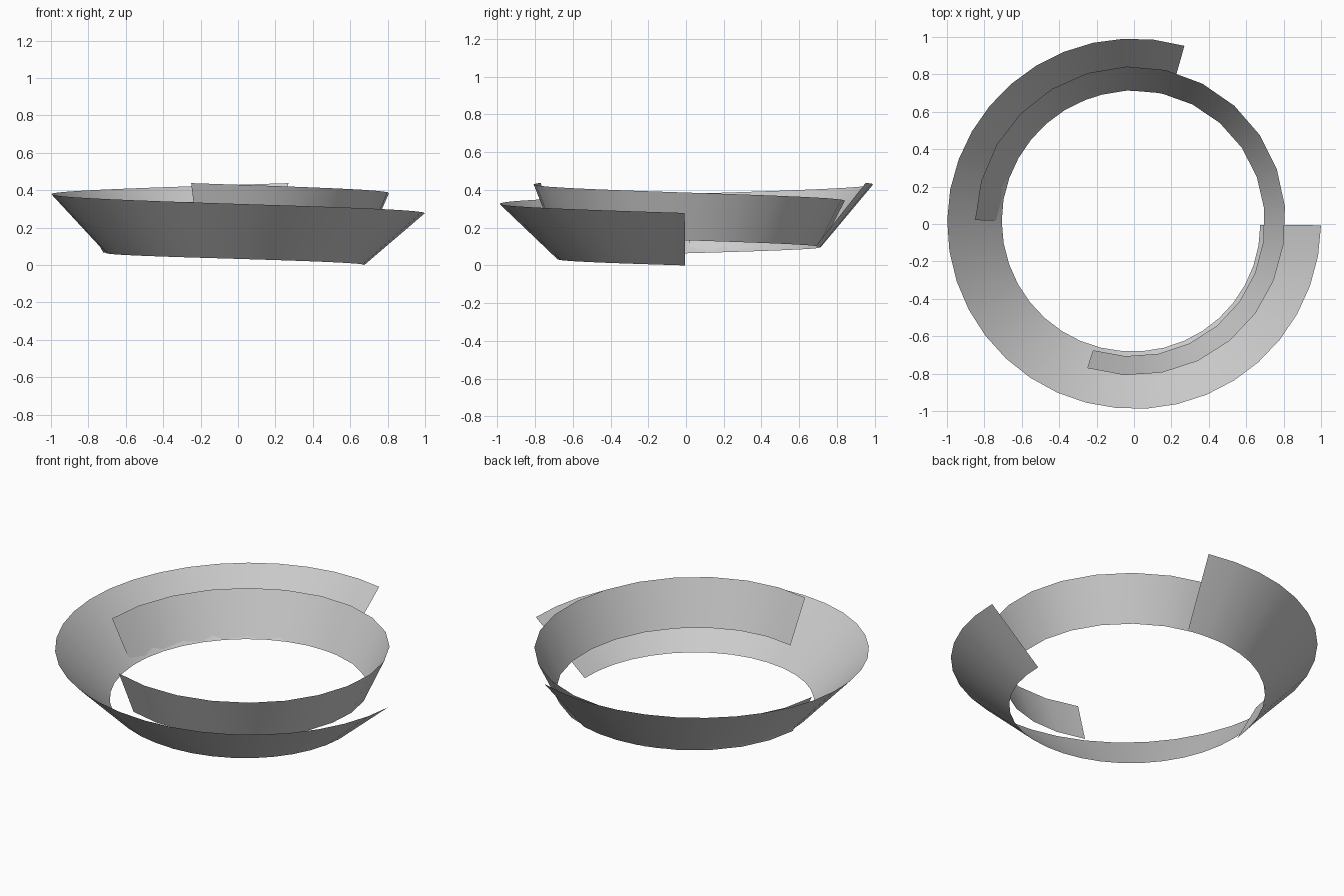
import bpy, bmesh
from math import radians, cos, sin

if "Cube" in bpy.data.objects:
    bpy.data.objects.remove(bpy.data.objects["Cube"])


def lerp_keys(keys, t):
    # evenly spaced keys along the strip, linear between them
    f = t * (len(keys) - 1)
    i = min(int(f), len(keys) - 2)
    return keys[i] + (keys[i + 1] - keys[i]) * (f - i)


def rising_band(name, a0, a1, segs, bottom_r, bottom_z, top_r, top_z):
    """Open flared strip winding clockwise and climbing; keys are start, 1/3, 2/3, end."""
    bm = bmesh.new()
    prev = None
    for i in range(segs + 1):
        t = i / segs
        a = radians(a0 + (a1 - a0) * t)
        pair = []
        for r_keys, z_keys in ((bottom_r, bottom_z), (top_r, top_z)):
            r, z = lerp_keys(r_keys, t), lerp_keys(z_keys, t)
            pair.append(bm.verts.new((r * cos(a), r * sin(a), z)))
        if prev:
            bm.faces.new((prev[0], prev[1], pair[1], pair[0]))
        prev = pair
    for f in bm.faces:
        f.smooth = True
    mesh = bpy.data.meshes.new(name)
    bm.to_mesh(mesh)
    bm.free()
    ob = bpy.data.objects.new(name, mesh)
    bpy.context.collection.objects.link(ob)
    return ob


# wide outer flared band, starting at the right and passing the front
rising_band("outer_band", -0.4, -285.8, 30,
            (0.675, 0.682, 0.71, 0.715), (0.0, 0.035, 0.068, 0.102),
            (1.0, 0.988, 1.0, 0.99), (0.278, 0.33, 0.385, 0.438))

# steeper inner band, starting at the left and passing the back
rising_band("inner_band", 178.6, -108.0, 20,
            (0.72, 0.715, 0.697, 0.71), (0.065, 0.10, 0.138, 0.18),
            (0.85, 0.842, 0.805, 0.81), (0.305, 0.347, 0.392, 0.438))
